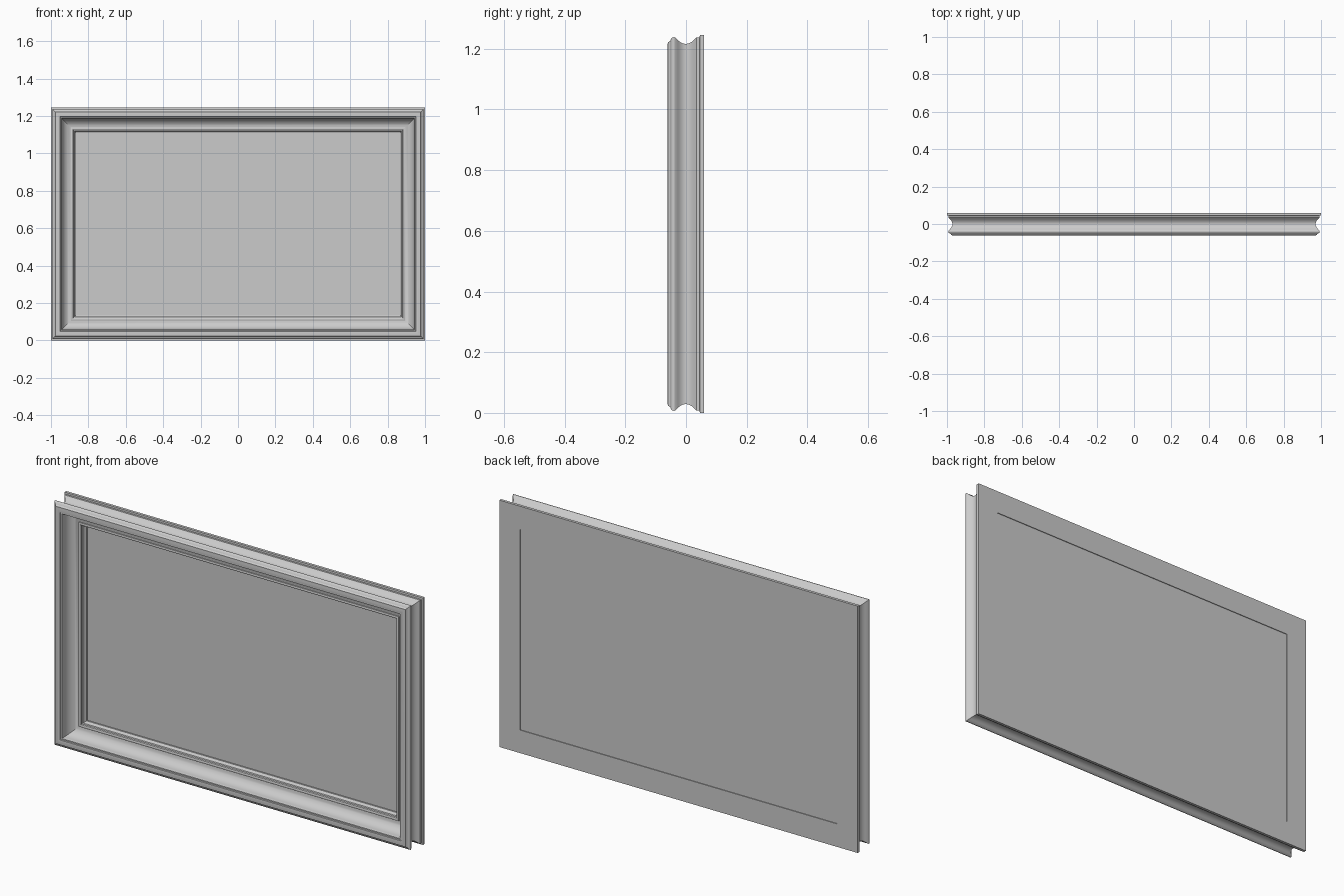
import bpy, bmesh, math

if "Cube" in bpy.data.objects:
    bpy.data.objects.remove(bpy.data.objects["Cube"])

W, H = 1.0, 1.245          # half width, full height


def arc(p, q, depth, n=10):
    """Points from p to q bulging sideways (left of travel) by depth."""
    out = []
    dx, dy = q[0] - p[0], q[1] - p[1]
    length = math.hypot(dx, dy)
    for i in range(n + 1):
        t = i / n
        s = depth * 4 * t * (1 - t)
        out.append((p[0] + dx * t - dy / length * s,
                    p[1] + dy * t + dx / length * s))
    return out


# Moulding section: (inset from the outer edge, y)
profile = [(0.116, 0.06), (0.0, 0.06), (0.0, 0.046), (0.008, 0.044), (0.008, 0.034)]
profile += arc((0.011, 0.031), (0.010, -0.033), 0.0185)               # outer cove
profile += arc((0.007, -0.038), (0.012, -0.049), -0.002, 4)           # outer bead
profile += [(0.019, -0.052), (0.024, -0.060)]
profile += arc((0.027, -0.060), (0.048, -0.060), -0.001, 4)           # front face
profile += [(0.050, -0.056), (0.056, -0.056)]
profile += arc((0.058, -0.050), (0.103, 0.010), 0.015)                # inner cove
profile += [(0.107, 0.010), (0.107, 0.004)]
profile += arc((0.109, 0.003), (0.119, 0.005), -0.002, 4)             # inner bead
profile += [(0.120, 0.014), (0.125, 0.016), (0.130, 0.028),
            (0.133, 0.030), (0.133, 0.038), (0.116, 0.038)]           # sight edge, rabbet


def finish(bm, name):
    bmesh.ops.recalc_face_normals(bm, faces=bm.faces)
    mesh = bpy.data.meshes.new(name)
    bm.to_mesh(mesh)
    bm.free()
    obj = bpy.data.objects.new(name, mesh)
    bpy.context.collection.objects.link(obj)
    return obj


# Frame: the section swept round four mitred corners
bm = bmesh.new()
rings = []
for sx, top in ((-1, 0), (1, 0), (1, 1), (-1, 1)):
    rings.append([bm.verts.new((sx * (W - d), y, H - d if top else d))
                  for d, y in profile])
n = len(profile)
for c in range(4):
    a, b = rings[c], rings[(c + 1) % 4]
    for i in range(n):
        j = (i + 1) % n
        bm.faces.new((a[i], a[j], b[j], b[i]))
frame = finish(bm, "picture_frame")
bpy.context.view_layer.objects.active = frame
frame.select_set(True)
bpy.ops.object.shade_smooth_by_angle(angle=math.radians(28))

# Panel sitting in the rabbet, slightly recessed at the back
bm = bmesh.new()
bmesh.ops.create_cube(bm, size=1)
for v in bm.verts:
    v.co.x *= 2 * (W - 0.1165)
    v.co.y = 0.0375 if v.co.y < 0 else 0.057
    v.co.z = H / 2 + v.co.z * (H - 2 * 0.1165)
finish(bm, "picture_panel")
